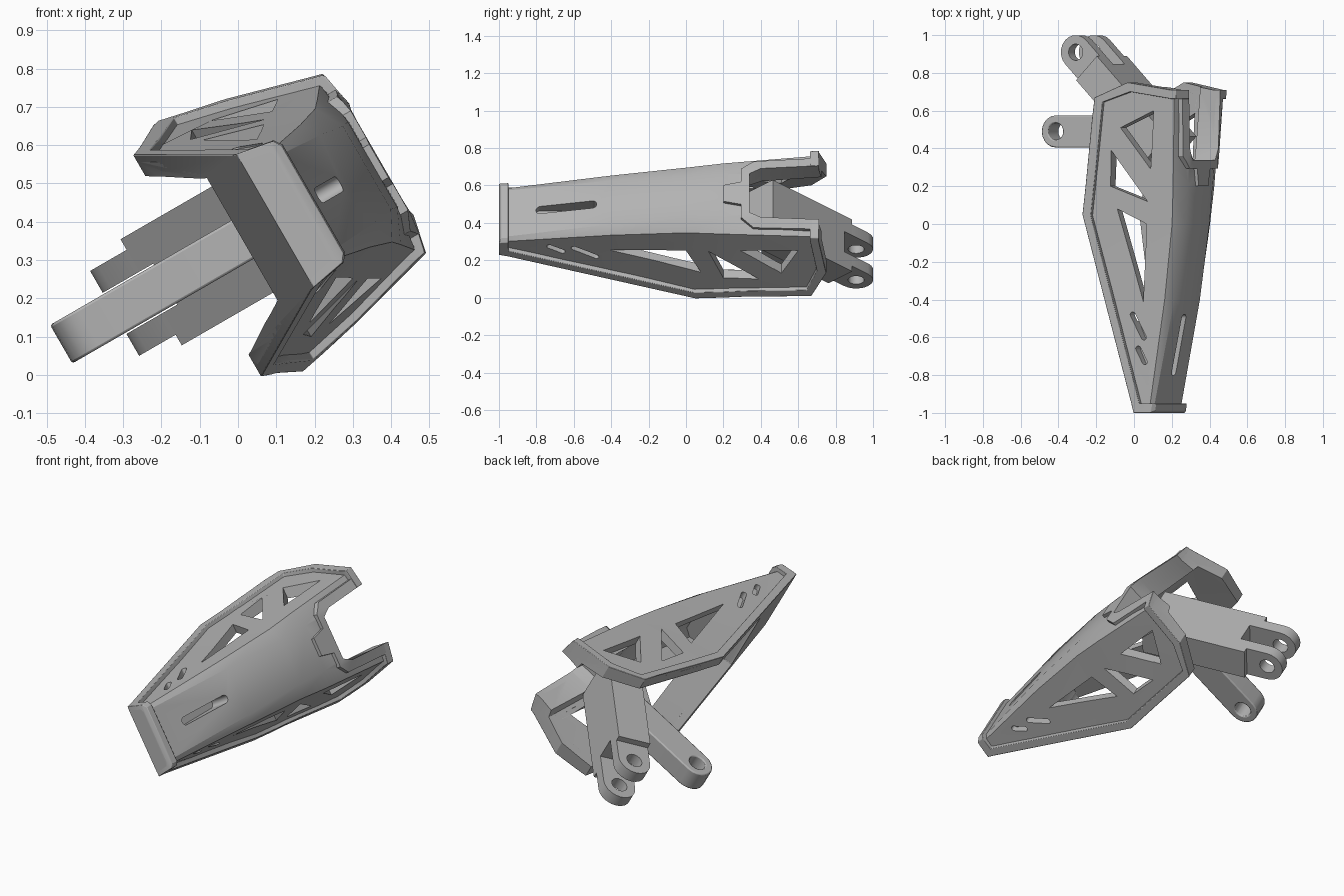
import bpy, bmesh, math
from mathutils import Matrix

if "Cube" in bpy.data.objects:
    bpy.data.objects.remove(bpy.data.objects["Cube"], do_unlink=True)

grey = bpy.data.materials.new("plain_grey")
grey.use_nodes = True
COLOUR = (0.45, 0.45, 0.45, 1)
grey.diffuse_color = COLOUR
grey.node_tree.nodes["Principled BSDF"].inputs["Base Color"].default_value = COLOUR

# Local frame: x across the cover, y along it, z out through the spine
TILT = Matrix.Translation((-0.15, 0, 0.26)) @ Matrix.Rotation(math.radians(60), 4, 'Y')


def skin(name, rings):
    """Closed solid through a series of rings of equal length."""
    bm = bmesh.new()
    loops = [[bm.verts.new(p) for p in ring] for ring in rings]
    n = len(loops[0])
    for a, b in zip(loops, loops[1:]):
        for i in range(n):
            j = (i + 1) % n
            bm.faces.new((a[i], a[j], b[j], b[i]))
    bm.faces.new(loops[0])
    bm.faces.new(loops[-1])
    bmesh.ops.recalc_face_normals(bm, faces=bm.faces)
    mesh = bpy.data.meshes.new(name)
    bm.to_mesh(mesh)
    bm.free()
    mesh.materials.append(grey)
    ob = bpy.data.objects.new(name, mesh)
    bpy.context.collection.objects.link(ob)
    return ob


def across(name, pts, lo=-1, hi=1):
    """Side profile (y, z) extruded across x."""
    return skin(name, [[(x, y, z) for y, z in pts] for x in (lo, hi)])


def outward(name, pts, lo, hi=1):
    """Plan profile (x, y) extruded along z."""
    return skin(name, [[(x, y, z) for x, y in pts] for z in (lo, hi)])


def combine(ob, other, op='DIFFERENCE'):
    mod = ob.modifiers.new("cut", 'BOOLEAN')
    mod.object, mod.operation, mod.solver = other, op, 'EXACT'
    bpy.context.view_layer.objects.active = ob
    bpy.ops.object.modifier_apply(modifier=mod.name)
    bpy.data.objects.remove(other, do_unlink=True)


def tidy(ob):
    """Merge slivers left by the cuts so that edges can be bevelled."""
    bm = bmesh.new()
    bm.from_mesh(ob.data)
    bmesh.ops.remove_doubles(bm, verts=bm.verts, dist=.002)
    bmesh.ops.dissolve_limit(bm, angle_limit=math.radians(2), verts=bm.verts, edges=bm.edges)
    bm.to_mesh(ob.data)
    bm.free()


def stadium(a, b, r, steps=10):
    """Outline with round ends around a and b."""
    base = math.atan2(b[1] - a[1], b[0] - a[0])
    pts = []
    for c, start in ((b, base - math.pi / 2), (a, base + math.pi / 2)):
        for i in range(steps + 1):
            t = start + math.pi * i / steps
            pts.append((c[0] + r * math.cos(t), c[1] + r * math.sin(t)))
    return pts


# Cover cross-sections: y, half width at the base, shoulder width and height, top width and height
SECTIONS = [
    (-1.05, .255, .18, .365, .16, .378),
    (-0.95, .257, .182, .375, .16, .39),
    (-0.4, .305, .202, .475, .153, .506),
    (0.0, .343, .219, .53, .143, .57),
    (0.2, .362, .236, .546, .147, .587),
    (0.7, .423, .268, .572, .15, .597),
    (0.8, .435, .274, .576, .15, .60),
]


def hull(name, dw, dz, rear_dz):
    rings = []
    for y, wb, wc, zc, wt, zt in SECTIONS:
        d = rear_dz if y > .1 else dz
        half = [(wb + dw, -.02), (wc + dw, zc + d), (wt + dw, zt + d)]
        ring = half + [(-w, z) for w, z in reversed(half)]
        rings.append([(x, y, z) for x, z in ring])
    return skin(name, rings)


OUTLINE = [(-1, .285), (.05, .05), (.67, .15), (.75, .33), (.71, .56), (.71, 1),
           (-.982, 1), (-.982, .41), (-1, .375)]
PANEL = [(-.95, .318), (.045, .095), (.645, .19), (.70, .34), (.662, .56), (.662, 1.1), (-.95, 1.1)]
# The nose stays solid ahead of a slanted wall
CAVITY = [(-.4, .5), (-.56, .2), (-.56, -.2), (1, -.2), (1, 1.2), (-.4, 1.2)]
NOTCH = [(.18, 1), (.15, .40), (.12, .34), (-.12, .34), (-.15, .40), (-.18, 1)]
# Band round the notch with a small tab in the middle
HALF_BAND = [(.23, .9), (.2, .36), (.15, .295), (.07, .295), (.05, .2)]
NOTCH_BAND = HALF_BAND + [(-x, y) for x, y in reversed(HALF_BAND)]


def hollow(ob):
    """Remove the inside of the cover and the rear notch."""
    core = hull("core", -.06, -.045, -.1)
    combine(core, across("limit", CAVITY), 'INTERSECT')
    combine(ob, core)
    combine(ob, outward("notch", NOTCH, .4))


# Cover shell
cover = hull("cover_shell", -.018, -.008, -.008)
combine(cover, across("trim", OUTLINE), 'INTERSECT')
hollow(cover)
WINDOWS = [
    [(-.41, .35), (0, .385), (.08, .23)],
    [(.12, .395), (.2, .2), (.39, .215)],
    [(.29, .42), (.6, .45), (.51, .27)],
]
SLOTS = [((-.60, .345), (-.48, .29)), ((-.73, .345), (-.66, .313))]
for pts in WINDOWS:
    combine(cover, across("window", pts))
for a, b in SLOTS:
    for lo, hi in ((-1, -.15), (.15, 1)):
        combine(cover, across("slot", stadium(a, b, .014), lo, hi))
combine(cover, outward("spine_slot", stadium((0, -.78), (0, -.5), .022), .37))

# Raised border round the side panels and the front end
border = hull("raised_border", .002, .012, .012)
combine(border, across("trim", OUTLINE), 'INTERSECT')
combine(border, across("panel", PANEL))
hollow(border)
tidy(border)

# Raised border round the rear notch
notch_border = hull("notch_border", .001, .011, .011)
combine(notch_border, across("trim", OUTLINE), 'INTERSECT')
combine(notch_border, outward("band", NOTCH_BAND, .42), 'INTERSECT')
hollow(notch_border)

# Mounting arm: slanted block with a pair of pierced ears
PIVOT = (.91, -.11)


def along(d, side=0):
    k = math.sqrt(.5)
    return (PIVOT[0] - k * d + k * side, PIVOT[1] + k * d + k * side)


arm = across("mounting_arm", [along(.12, -.09), along(.12, .09), along(.72, .09), along(.72, -.09)], -.16, .16)
combine(arm, across("fork_gap", [along(0, -.2), along(0, .2), along(.18, .2), along(.18, -.2)], -.062, .062))
parts = [cover, border, notch_border, arm]
for side, name in ((1, "upper_ear"), (-1, "lower_ear")):
    lo, hi = sorted((side * .062, side * .128))
    ear = across(name, stadium(PIVOT, along(.2), .09), lo, hi)
    combine(ear, across("hole", stadium(PIVOT, along(.001), .043)))
    parts.append(ear)

# Single central lug
lug = across("central_lug", stadium((.49, -.275), (.49, .3), .085), -.058, .058)
combine(lug, across("hole", stadium((.49, -.275), (.49, -.274), .045)))
parts.append(lug)

# Soften the edges, tilt into place and shade
for ob in parts:
    bpy.ops.object.select_all(action='DESELECT')
    ob.select_set(True)
    bpy.context.view_layer.objects.active = ob
    if ob in (border, lug):
        bevel = ob.modifiers.new("soft_edges", 'BEVEL')
        bevel.width, bevel.segments = .012, 2
        bevel.limit_method, bevel.angle_limit = 'ANGLE', math.radians(40)
    ob.matrix_world = TILT
    bpy.ops.object.shade_smooth_by_angle(angle=math.radians(30))
